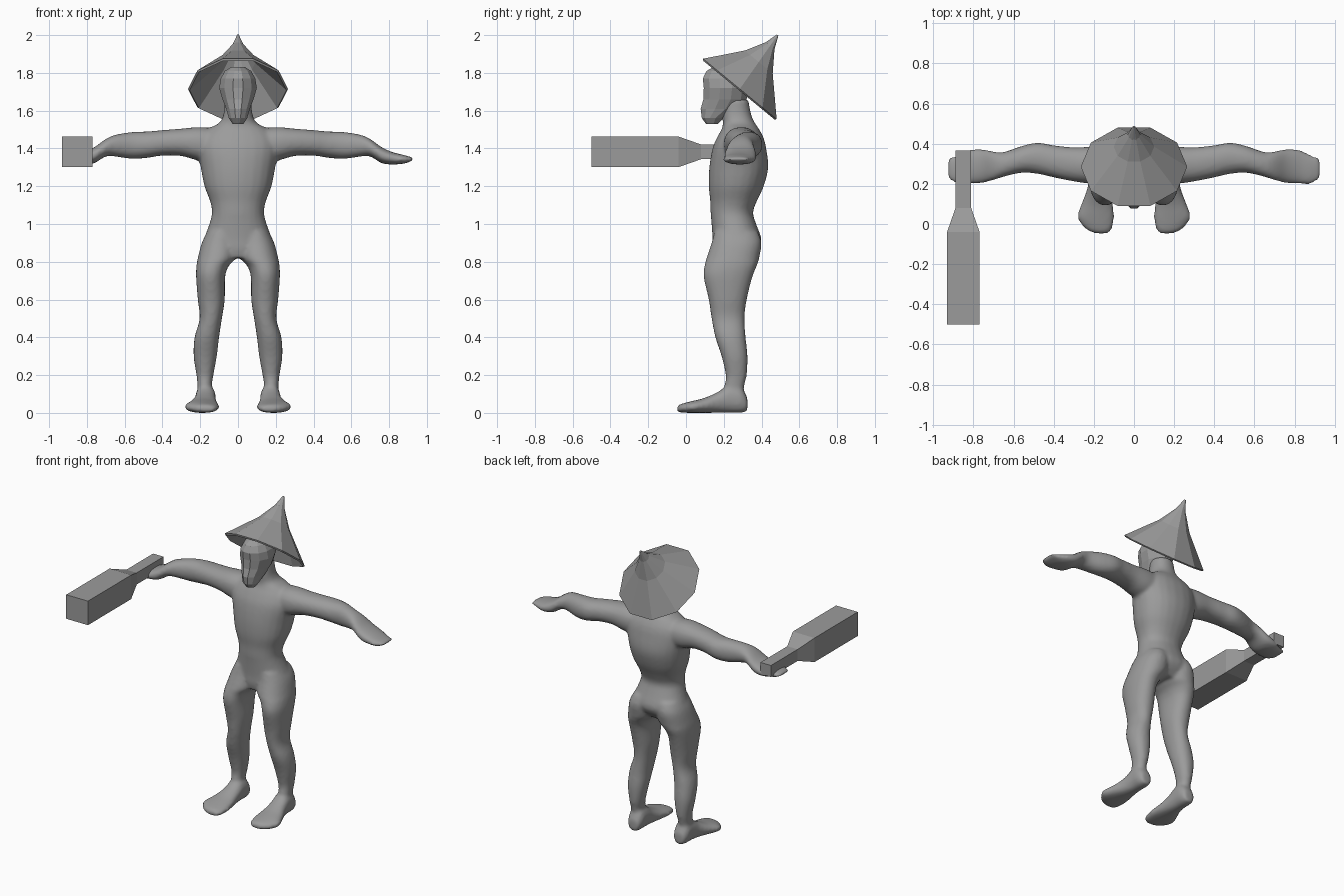
import bpy, bmesh, math
from mathutils import Vector

if "Cube" in bpy.data.objects:
    bpy.data.objects.remove(bpy.data.objects["Cube"])

grey = bpy.data.materials.new("plain_grey")
grey.diffuse_color = (0.33, 0.33, 0.33, 1)
grey.use_nodes = True
grey.node_tree.nodes["Principled BSDF"].inputs["Base Color"].default_value = grey.diffuse_color


def finish(bm, name):
    bmesh.ops.recalc_face_normals(bm, faces=bm.faces)
    me = bpy.data.meshes.new(name)
    bm.to_mesh(me)
    bm.free()
    ob = bpy.data.objects.new(name, me)
    bpy.context.collection.objects.link(ob)
    me.materials.append(grey)
    return ob


def skin(bm, rings):
    """Bridge rings of points into a closed tube."""
    rows = [[bm.verts.new(p) for p in r] for r in rings]
    n = len(rows[0])
    for a, b in zip(rows, rows[1:]):
        for i in range(n):
            j = (i + 1) % n
            bm.faces.new((a[i], a[j], b[j], b[i]))
    bm.faces.new(rows[0])
    bm.faces.new(rows[-1])


def refine(st, sub):
    """Catmull-Rom interpolation between stations."""
    out = []
    for i in range(len(st) - 1):
        p0, p1, p2, p3 = st[max(i - 1, 0)], st[i], st[i + 1], st[min(i + 2, len(st) - 1)]
        for k in range(sub):
            t = k / sub
            out.append([0.5 * (2 * b + (c - a) * t + (2 * a - 5 * b + 4 * c - d) * t * t
                               + (3 * b - a - 3 * c + d) * t ** 3)
                        for a, b, c, d in zip(p0, p1, p2, p3)])
    return out + [list(st[-1])]


def loft(bm, axis, stations, side=1, n=24, power=2.2, sub=4):
    """Stations: position on axis, then low/high limits of the two other axes."""
    others = [a for a in range(3) if a != axis]
    rings = []
    for s in refine(stations, sub):
        ring = []
        for i in range(n):
            t = 2 * math.pi * (i + 0.5) / n
            p = [0, 0, 0]
            p[axis] = s[0]
            for o, lo, hi, f in ((others[0], s[1], s[2], math.cos(t)),
                                 (others[1], s[3], s[4], math.sin(t))):
                p[o] = (lo + hi) / 2 + (hi - lo) / 2 * math.copysign(abs(f) ** (2 / power), f)
            p[0] *= side
            ring.append(p)
        rings.append(ring)
    skin(bm, rings)


# Body: torso and neck, z / x limits / y limits
body = bmesh.new()
torso = [(.82, .13, .15, .34), (.87, .18, .14, .385), (.92, .18, .14, .40),
         (1.0, .152, .135, .372), (1.06, .138, .13, .355), (1.12, .148, .128, .375),
         (1.2, .178, .12, .412), (1.3, .198, .123, .436), (1.4, .215, .14, .425),
         (1.46, .20, .165, .41), (1.505, .155, .19, .385), (1.535, .10, .195, .365),
         (1.58, .077, .19, .345), (1.66, .07, .19, .33)]
loft(body, 2, [(z, -w, w, a, b) for z, w, a, b in torso])

leg = [(.10, .135, .212, .20, .305), (.15, .138, .215, .205, .31), (.2, .13, .22, .21, .322),
       (.3, .112, .235, .188, .326), (.4, .10, .23, .155, .316), (.5, .085, .203, .135, .31),
       (.6, .07, .213, .12, .322), (.72, .068, .222, .093, .352), (.78, .048, .22, .098, .376),
       (.82, .012, .213, .108, .388), (.9, .005, .192, .135, .40), (.96, .01, .162, .15, .38)]
foot = [(-.048, .13, .19, .01, .03), (-.03, .112, .235, .002, .046), (.03, .098, .282, 0, .062),
        (.1, .105, .262, 0, .08), (.17, .115, .235, 0, .112), (.23, .118, .225, 0, .15),
        (.29, .12, .222, 0, .14), (.325, .135, .205, .008, .08)]
arm = [(.08, .21, .38, 1.34, 1.50), (.2, .20, .385, 1.335, 1.513), (.3, .212, .382, 1.36, 1.505),
       (.4, .232, .392, 1.362, 1.497), (.48, .25, .405, 1.35, 1.49), (.56, .255, .388, 1.345, 1.487),
       (.65, .235, .358, 1.357, 1.472), (.7, .218, .362, 1.358, 1.45), (.76, .203, .374, 1.322, 1.407),
       (.82, .2, .37, 1.315, 1.38), (.88, .198, .345, 1.32, 1.365), (.925, .225, .33, 1.335, 1.352)]
for side in (1, -1):
    loft(body, 2, leg, side)
    loft(body, 1, foot, side)
    loft(body, 0, arm, side)
ob = finish(body, "body")
rm = ob.modifiers.new("merge", 'REMESH')
rm.mode = 'VOXEL'
rm.voxel_size = 0.011
rm.use_smooth_shade = True
sm = ob.modifiers.new("soften", 'SMOOTH')
sm.factor = 0.5
sm.iterations = 6

# Head: faceted, narrow jaw and flat face
head = bmesh.new()
skull = [(1.53, .03, .105, .17), (1.56, .05, .082, .2), (1.61, .065, .074, .29),
         (1.66, .085, .088, .325), (1.72, .103, .09, .335), (1.77, .095, .085, .335),
         (1.81, .072, .105, .32), (1.83, .04, .14, .28)]
loft(head, 2, [(z, -w, w, a, b) for z, w, a, b in skull], n=12, power=2, sub=1)
finish(head, "head")

# Hat: tilted ten-sided cone with slightly hollow sides
centre, apex = Vector((0, .285, 1.715)), Vector((0, .485, 2.0))
across, down = Vector((1, 0, 0)), Vector((0, .39, -.32)).normalized()
hat = bmesh.new()
rings = []
for t, r in ((0, 1), (.5, .38), (.8, .12), (1, .02)):
    rings.append([centre.lerp(apex, t) + .265 * r * (across * math.cos(a) + down * math.sin(a))
                  for a in (math.radians(36 * k) for k in range(10))])
skin(hat, rings)
hat.faces.ensure_lookup_table()
bmesh.ops.recalc_face_normals(hat, faces=hat.faces)
bmesh.ops.delete(hat, geom=[hat.faces[-2]], context='FACES_ONLY')
ob = finish(hat, "hat")
so = ob.modifiers.new("thickness", 'SOLIDIFY')
so.thickness = 0.012

# Club: square blade tapering to a handle
club = bmesh.new()
skin(club, [[(-.85 + h * sx, y, 1.382 + h * sz) for sx, sz in ((-1, -1), (1, -1), (1, 1), (-1, 1))]
            for y, h in ((-.5, .081), (-.04, .081), (.08, .039), (.365, .039))])
finish(club, "club")
